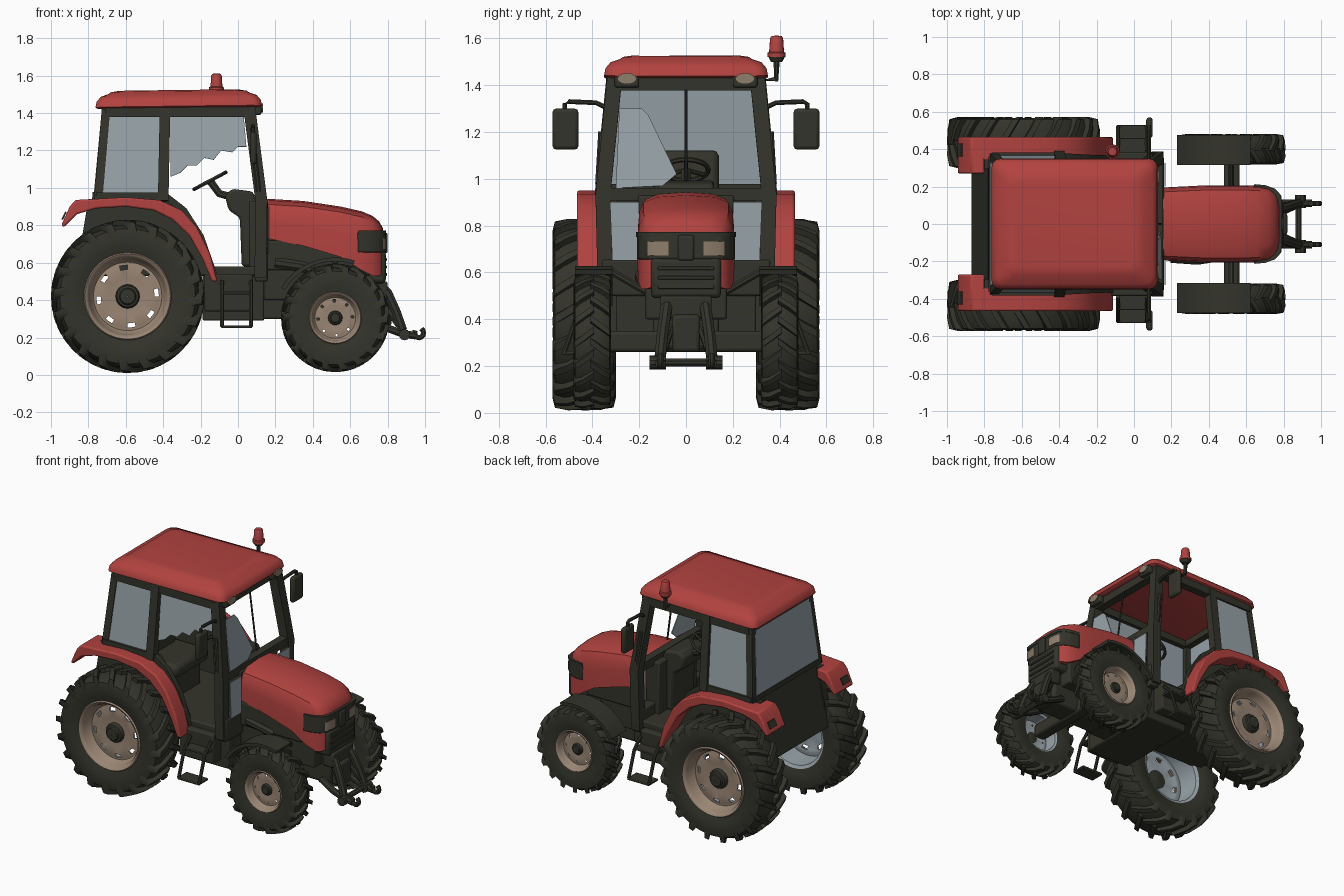
import bpy, bmesh, math
from mathutils import Vector, Matrix

if "Cube" in bpy.data.objects:
    bpy.data.objects.remove(bpy.data.objects["Cube"])


def material(name, rgb):
    m = bpy.data.materials.new(name)
    m.diffuse_color = (*rgb, 1)
    m.use_nodes = True
    m.node_tree.nodes["Principled BSDF"].inputs["Base Color"].default_value = m.diffuse_color
    return m


RED = material("faded red paint", (0.44, 0.055, 0.05))
DARK = material("dark frame", (0.034, 0.034, 0.025))
TYRE = material("tyre rubber", (0.034, 0.034, 0.025))
BEIGE = material("beige rim", (0.32, 0.235, 0.172))
GLASS = material("grey glass", (0.31, 0.365, 0.395))
LAMP = material("lamp lens", (0.27, 0.21, 0.15))


def finish(name, bm, mat, bevel=0):
    bmesh.ops.recalc_face_normals(bm, faces=bm.faces)
    me = bpy.data.meshes.new(name)
    bm.to_mesh(me)
    bm.free()
    ob = bpy.data.objects.new(name, me)
    bpy.context.collection.objects.link(ob)
    me.materials.append(mat)
    if bevel:
        b = ob.modifiers.new("bevel", "BEVEL")
        b.width, b.segments, b.limit_method = bevel, 2, "ANGLE"
    return ob


def loft(bm, rings, loop=False):
    vs = [[bm.verts.new(p) for p in r] for r in rings]
    n = len(vs[0])
    for a, b in list(zip(vs, vs[1:])) + ([(vs[-1], vs[0])] if loop else []):
        for i in range(n):
            j = (i + 1) % n
            bm.faces.new((a[i], a[j], b[j], b[i]))
    if not loop:
        bm.faces.new(vs[0])
        bm.faces.new(vs[-1])


def solid(name, rings, mat, bevel=0):
    bm = bmesh.new()
    loft(bm, rings)
    return finish(name, bm, mat, bevel)


def box(name, x0, x1, y0, y1, z0, z1, mat=DARK, bevel=0.01):
    ring = lambda z: [(x0, y0, z), (x1, y0, z), (x1, y1, z), (x0, y1, z)]
    return solid(name, [ring(z0), ring(z1)], mat, bevel)


def side_prism(name, pts, y0, y1, mat, bevel=0):
    return solid(name, [[(x, y, z) for x, z in pts] for y in (y0, y1)], mat, bevel)


def plan_prism(name, pts, z0, z1, mat, bevel=0):
    return solid(name, [[(x, y, z) for x, y in pts] for z in (z0, z1)], mat, bevel)


def pane(name, pts, mat=GLASS, t=0.006):
    p = [Vector(q) for q in pts]
    n = (p[1] - p[0]).cross(p[2] - p[0]).normalized() * t / 2
    return solid(name, [[q - n for q in p], [q + n for q in p]], mat)


def tube(name, path, r, mat=DARK, sides=8):
    # bar with constant section through the path points
    p = [Vector(q) for q in path]
    rings = []
    for i, q in enumerate(p):
        d = (p[min(i + 1, len(p) - 1)] - p[max(i - 1, 0)]).normalized()
        u = d.cross(Vector((0, 1, 0)) if abs(d.y) < .8 else Vector((0, 0, 1))).normalized()
        v = d.cross(u)
        rings.append([q + (u * math.cos(a) + v * math.sin(a)) * r
                      for a in [2 * math.pi * (k + .5) / sides for k in range(sides)]])
    return solid(name, rings, mat)


def lathe(name, prof, centre, s, mat, n=48, closed=False, holes=None, gap=(0, 1)):
    # revolve (radius, outward offset) about the sideways axis
    cx, cy, cz = centre
    bm = bmesh.new()
    vs = [[bm.verts.new((cx + r * math.cos(a), s * (cy + y), cz + r * math.sin(a)))
           for a in [2 * math.pi * k / n for k in range(n)]] for r, y in prof]
    for i in range(len(prof) if closed else len(prof) - 1):
        a, b = vs[i], vs[(i + 1) % len(prof)]
        for k in range(n):
            if i == holes and k % 6 in gap:
                continue
            j = (k + 1) % n
            bm.faces.new((a[k], a[j], b[j], b[k]))
    return finish(name, bm, mat)


def wheel(name, centre, s, R, W, rim, lugs, gap):
    cx, cy, cz = centre
    tr = lambda r: rim * .95 + (r - .22) * (R - rim * .95) / .19
    kw, kr = W / .135, rim / .232
    half = [(.22, .11), (.27, .126), (.32, .133), (.362, .125), (.38, .085)]
    prof = half + [(.386, 0)] + [(r, -y) for r, y in half[::-1]]
    lathe(name + "_tyre", [(tr(r), y * kw) for r, y in prof], centre, s, TYRE, closed=True)
    # chevron tread lugs
    bm = bmesh.new()
    for side in (1, -1):
        for k in range(lugs):
            a0 = 2 * math.pi * (k + (.5 if side < 0 else 0)) / lugs
            rings = []
            for y, da, ri, ro in ((-.012, 0, .37, .41), (.07, .13, .37, .409),
                                  (.125, .21, .355, .398), (.136, .25, .32, .355)):
                w = .055 * 20 / lugs
                rings.append([(cx + tr(r) * math.cos(a), s * cy + side * y * kw, cz + tr(r) * math.sin(a))
                              for a, r in ((a0 - da - w, ri), (a0 - da - w * .8, ro),
                                           (a0 - da + w * .8, ro), (a0 - da + w, ri))])
            loft(bm, rings)
    finish(name + "_tread", bm, TYRE)
    # dished rim with hand holes, grey inside, dark hub
    sc = lambda pr: [(r * kr, y * kw) for r, y in pr]
    lathe(name + "_rim", sc([(.236, .112), (.228, .124), (.216, .118), (.206, .10), (.198, .06), (.183, .044),
                             (.167, .045), (.144, .053), (.10, .045), (.06, .045)]),
          centre, s, BEIGE, holes=6, gap=gap)
    lathe(name + "_rim_inside", sc([(.232, -.12), (.212, -.11), (.207, .04), (.183, .034), (.167, .035),
                                    (.144, .043), (.06, .035)]), centre, s, GLASS, holes=4, gap=gap)
    lathe(name + "_hub", sc([(.001, .02), (.066, .03), (.064, .06), (.058, .07), (.045, .074), (.04, .088),
                             (.001, .09)]), centre, s, DARK, n=16)


for s, tag in ((1, "left"), (-1, "right")):
    wheel("rear_" + tag, (-.59, .435, .42), s, .41, .135, .232, 20, (0, 1))
    wheel("front_" + tag, (.52, .40, .305), s, .29, .08, .138, 18, (0,))

    # rear mudguard
    top = [(-.945, .80), (-.90, .90), (-.87, .935), (-.60, .95), (-.42, .935), (-.30, .88), (-.22, .79), (-.15, .65),
           (-.11, .5)]
    low = [(-.14, .5), (-.19, .62), (-.26, .745), (-.35, .83), (-.45, .88), (-.60, .90), (-.76, .89), (-.86, .86),
           (-.93, .79)]
    side_prism("rear_fender_" + tag, top + low, s * .34, s * .465, RED, .012)
    side_prism("rear_fender_tail_" + tag, [(-.945, .80), (-.90, .90), (-.87, .935), (-.80, .94), (-.80, .88), (-.86, .86),
               (-.93, .79)], s * .27, s * .46, RED, .012)
    pane("tail_lamp_" + tag, [(-.94, s * .36, .83), (-.94, s * .43, .83), (-.92, s * .43, .872),
                              (-.92, s * .36, .872)], DARK, .009)
    side_prism("wheel_well_" + tag, [(-.86, .58), (-.80, .94), (-.38, .94), (-.24, .78), (-.14, .55)],
               s * .295, s * .345, DARK)
    # front mudguard
    arc = [math.radians(d) for d in range(72, 156, 7)]
    pts = [(.52 + .337 * math.cos(a), .295 + .333 * math.sin(a)) for a in arc]
    pts += [(.52 + .314 * math.cos(a), .295 + .312 * math.sin(a)) for a in arc[::-1]]
    side_prism("front_fender_" + tag, pts, s * .315, s * .475, DARK)
    tube("front_fender_bracket_" + tag, [(.52, s * .14, .50), (.52, s * .33, .61)], .016)

    # cab pillars and rails
    tube("rear_pillar_" + tag, [(-.748, s * .355, .93), (-.705, s * .305, 1.43)], .032, DARK, 4)
    tube("middle_pillar_" + tag, [(-.40, s * .362, .93), (-.39, s * .312, 1.43)], .04, DARK, 4)
    tube("front_pillar_" + tag, [(.12, s * .345, .52), (.125, s * .355, .93), (.06, s * .305, 1.43)], .045, DARK, 4)
    tube("window_sill_" + tag, [(-.76, s * .362, .955), (-.38, s * .362, .955)], .03, DARK, 4)
    tube("top_rail_" + tag, [(-.71, s * .312, 1.405), (.06, s * .312, 1.405)], .038, DARK, 4)
    tube("door_edge_" + tag, [(-.38, .36 * s, .95), (-.29, .355 * s, .88), (-.2, .35 * s, .74),
                              (-.13, .35 * s, .54)], .025, DARK, 4)
    pane("rear_side_window_" + tag, [(-.735, s * .365, .97), (-.42, s * .365, .97), (-.41, s * .322, 1.39),
                                     (-.70, s * .322, 1.39)])
    tube("door_handle_" + tag, [(.11, s * .375, .98), (.085, s * .362, 1.2)], .014)
    pane("front_lower_window_" + tag, [(.165, s * .20, .65), (.165, s * .315, .65), (.165, s * .325, .9),
                                       (.165, s * .20, .9)])
    # mirrors
    box("mirror_" + tag, .065, .1, s * .46, s * .57, 1.125, 1.30, DARK, .015)
    tube("mirror_arm_" + tag, [(.075, s * .33, 1.30), (.08, s * .385, 1.325), (.08, s * .5, 1.33),
                               (.08, s * .518, 1.32), (.08, s * .518, 1.26)], .011)
    # tank and steps
    box("side_tank_" + tag, -.18, .08, s * .24, s * .385, .34, .54)
    box("upper_step_" + tag, -.09, .075, s * .38, s * .46, .43, .445, DARK, .004)
    box("lower_step_" + tag, -.09, .075, s * .43, s * .53, .25, .265, DARK, .004)
    for x in (-.085, .07):
        tube("step_hanger_" + tag, [(x, s * .39, .5), (x, s * .46, .43), (x, s * .52, .26)], .011)
    # lamps on the roof and nose
    box("roof_lamp_housing_" + tag, .06, .125, s * .20, s * .305, 1.39, 1.455)
    lens = [(.13, s * (.252 + .042 * math.cos(a)), 1.428 + .024 * math.sin(a))
            for a in [math.radians(d) for d in range(0, 360, 30)]]
    pane("roof_lamp_" + tag, lens, LAMP, .009)
    plan = [(.794, s * .075), (.788, s * .15), (.776, s * .165), (.776, s * .075)]
    plan_prism("headlight_" + tag, plan, .672, .732, LAMP)
    # front hitch
    tube("hitch_link_" + tag, [(.74, s * .075, .50), (.80, s * .085, .44), (.845, s * .10, .34), (.88, s * .11, .24)], .026)
    tube("hitch_arm_" + tag, [(.70, s * .10, .30), (.80, s * .11, .25), (.88, s * .11, .22), (.95, s * .11, .21)], .022)
    hook = [math.radians(d) for d in range(150, 421, 30)]
    tube("hitch_hook_" + tag, [(.968 + .024 * math.cos(a), s * .11, .225 + .026 * math.sin(a)) for a in hook], .015)
    tube("hitch_ball_" + tag, [(.89, s * .085, .215), (.89, s * .155, .215)], .03, DARK, 10)
    tube("hitch_ram_" + tag, [(.74, s * .045, .44), (.86, s * .10, .27)], .022)

# roof: stacked rounded outlines, slightly crowned
rings = []
for z, inset in ((1.425, .015), (1.435, .0), (1.465, .006), (1.49, .028), (1.503, .07), (1.511, .08), (1.516, .12)):
    ring = []
    for qx, qy, a0 in ((1, 1, 0), (-1, 1, 90), (-1, -1, 180), (1, -1, 270)):
        for d in (0, 30, 60, 90):
            a = math.radians(a0 + d)
            x = qx * (.445 - inset - .05) + .05 * math.cos(a)
            y = qy * (.35 - inset - .05) + .05 * math.sin(a)
            ring.append((x - .317, y, z + .012 * (1 - (x / .445) ** 2) + .012 * x))
    rings.append(ring)
solid("roof", rings, RED)

# beacon
upright = lambda z: Matrix.Translation((-.115, .387, z)) @ Matrix.Rotation(math.pi / 2, 4, 'X')
tube("beacon_bracket", [(-.115, .30, 1.42), (-.115, .385, 1.425), (-.115, .387, 1.50)], .014)
lathe("beacon_base", [(.001, 0), (.024, 0), (.036, .022), (.001, .024)], (0, 0, 0), 1, DARK,
      n=16).matrix_world = upright(1.50)
lathe("beacon_lens", [(.001, 0), (.039, 0), (.039, .018), (.032, .022), (.028, .08), (.022, .09), (.001, .092)],
      (0, 0, 0), 1, RED, n=16).matrix_world = upright(1.52)

# cab shell: floor, rear panel, firewall, cross rails
box("cab_floor", -.84, .15, -.34, .34, .53, .58)
side_prism("rear_panel", [(-.87, .55), (-.84, .55), (-.74, .95), (-.78, .95)], -.30, .30, DARK)
box("under_cab_body", -.19, .14, -.30, .30, .29, .55)
box("firewall_base", .09, .16, -.36, .36, .50, .655)
box("firewall_centre", .06, .16, -.205, .205, .55, .93)
tube("windscreen_sill", [(.125, -.36, .935), (.125, .36, .935)], .038, DARK, 4)
tube("windscreen_header", [(.065, -.31, 1.405), (.065, .31, 1.405)], .04, DARK, 4)
tube("rear_window_sill", [(-.755, -.36, .955), (-.755, .36, .955)], .032, DARK, 4)
tube("rear_window_header", [(-.705, -.31, 1.405), (-.705, .31, 1.405)], .036, DARK, 4)
pane("rear_window", [(-.768, -.335, .97), (-.768, .335, .97), (-.727, .295, 1.40), (-.727, -.295, 1.40)])

# broken windscreen and door glass
wx = lambda z: .15 - .13 * (z - .93)
pane("broken_windscreen", [(wx(z), y, z) for y, z in ((-.30, .96), (-.10, .97), (-.04, 1.02), (-.16, 1.27),
                                                       (-.19, 1.30), (-.285, 1.30))])
dy = lambda z: -.362 + .11 * (z - .95)
pane("broken_door_glass", [(x, dy(z), z) for x, z in (
    (-.36, 1.39), (-.36, 1.06), (-.31, 1.08), (-.27, 1.12), (-.22, 1.12), (-.18, 1.16), (-.13, 1.15), (-.09, 1.20),
    (-.03, 1.19), (.0, 1.22), (.045, 1.22), (.03, 1.39))])
tube("wiper", [(.142, 0, .99), (.09, 0, 1.38)], .006)

# seat, dashboard and steering wheel
box("seat_base", -.62, -.38, -.14, .14, .57, .74)
box("seat_cushion", -.64, -.34, -.18, .18, .73, .82, DARK, .03)
side_prism("seat_back", [(-.66, .78), (-.56, .80), (-.60, 1.10), (-.64, 1.13), (-.68, 1.10)], -.14, .14, DARK, .03)
side_prism("dashboard", [(.10, .58), (.02, .58), (.01, .84), (-.05, .88), (-.07, .96), (-.03, .995), (.08, .98),
                         (.11, .9)], -.12, .12, DARK, .015)
tube("steering_column", [(-.03, 0, .95), (-.10, 0, .97), (-.148, 0, 1.035)], .022)
ring = [2 * math.pi * k / 24 for k in range(24)]
bm = bmesh.new()
loft(bm, [[((.095 + .011 * math.cos(b)) * math.cos(a), (.095 + .011 * math.cos(b)) * math.sin(a), .011 * math.sin(b))
           for b in ring[::4]] for a in ring], loop=True)
tilt = Matrix.Translation((-.15, 0, 1.038)) @ Matrix.Rotation(math.radians(-28), 4, 'Y')
finish("steering_wheel", bm, DARK).matrix_world = tilt
for a in (0, 2.09, 4.19):
    tube("steering_spoke", [tilt @ Vector((0, 0, 0)), tilt @ Vector((.095 * math.cos(a), .095 * math.sin(a), 0))], .01)

# bonnet lofted along its length
rings = []
for x, w, zt, zb in ((.155, .195, .942, .73), (.35, .205, .93, .69), (.55, .207, .90, .63), (.66, .204, .875, .56),
                     (.72, .192, .85, .53), (.755, .17, .82, .53), (.775, .14, .785, .54)):
    half = [(1, zb), (1, zb + .45 * (zt - zb)), (.97, zt - .07), (.88, zt - .03), (.6, zt - .008)]
    rings.append([(x, w * k, z) for k, z in half] + [(x, 0, zt)] + [(x, -w * k, z) for k, z in half[::-1]])
solid("bonnet", rings, RED)

# wrap-round grille with slats and lower nose
wrap = [(.64, .211), (.70, .205), (.75, .187), (.78, .155), (.788, .10)]
wrap = wrap + [(x, -y) for x, y in wrap[::-1]]
plan_prism("grille", wrap, .655, .765, DARK, .008)
plan_prism("grille_brow", [(x + .004, y * 1.01) for x, y in wrap], .752, .772, DARK)
box("nose_lower", .60, .79, -.15, .15, .49, .665, DARK, .02)
for z in (.53, .57, .61):
    box("nose_slat", .78, .796, -.12, .12, z, z + .015, DARK, .003)
box("nose_centre", .78, .80, -.035, .035, .65, .76, DARK, .012)

# engine, chassis and front axle
box("engine", .14, .70, -.175, .175, .40, .74)
box("engine_skirt", .14, .62, -.195, .195, .56, .72)
box("gearbox", .08, .30, -.14, .14, .30, .50)
box("front_chassis", .28, .76, -.09, .09, .27, .50, DARK, .02)
box("front_axle", .48, .565, -.35, .35, .26, .35, DARK, .015)
tube("exhaust_manifold", [(.2, -.18, .60), (.34, -.19, .58), (.40, -.18, .56)], .03)

# hitch cross members
tube("hitch_crossbar", [(.88, -.15, .215), (.88, .15, .215)], .018)
box("hitch_mount", .72, .80, -.11, .11, .40, .50)
box("hitch_centre", .74, .82, -.06, .06, .26, .42, DARK, .015)

bpy.ops.object.select_all(action="SELECT")
bpy.context.view_layer.objects.active = bpy.data.objects["roof"]
bpy.ops.object.shade_smooth_by_angle(angle=math.radians(35))
